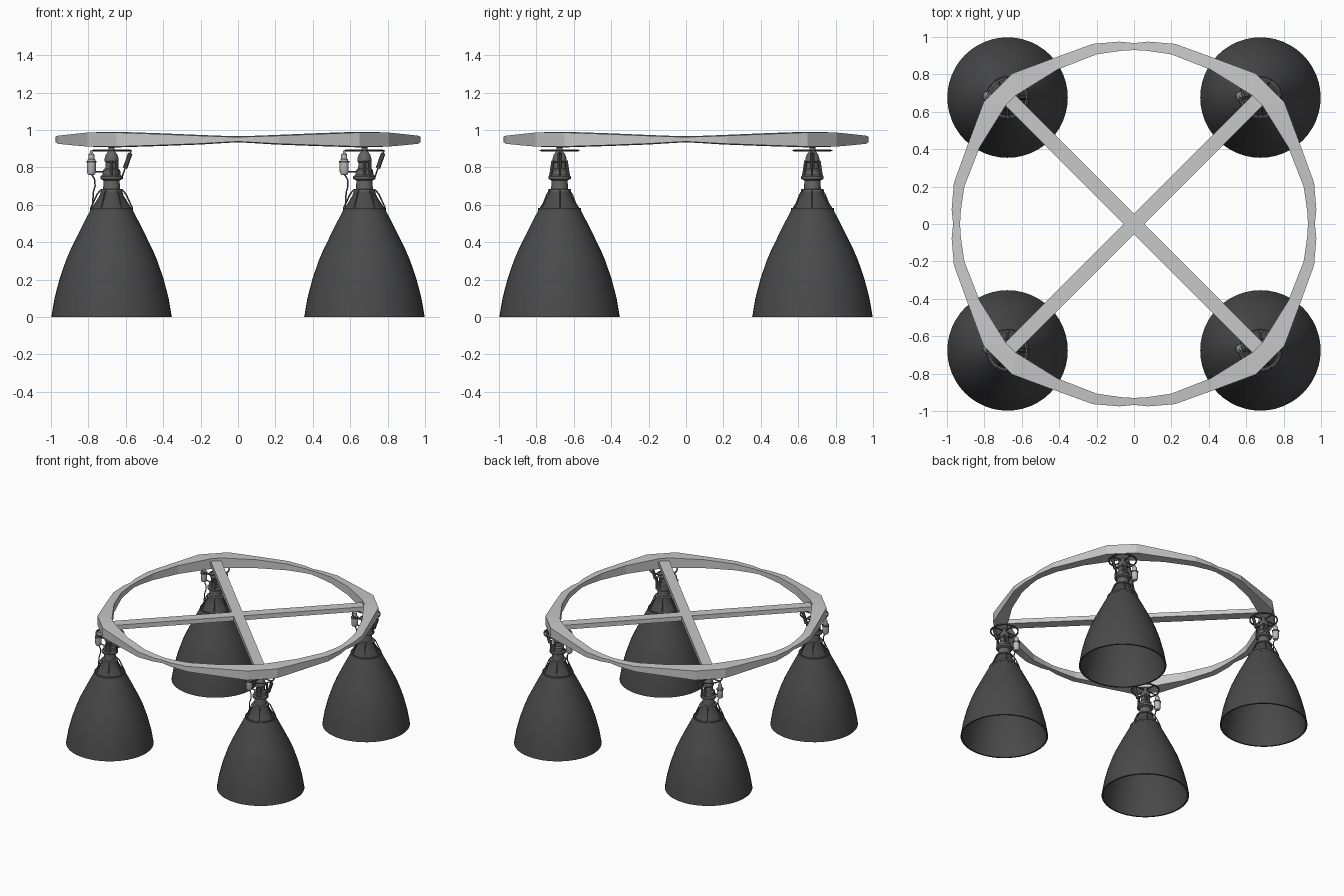
import bpy, bmesh, math
from mathutils import Vector

if "Cube" in bpy.data.objects:
    bpy.data.objects.remove(bpy.data.objects["Cube"])


def material(name, v):
    m = bpy.data.materials.new(name)
    m.diffuse_color = (v, v, v, 1)
    m.use_nodes = True
    m.node_tree.nodes["Principled BSDF"].inputs["Base Color"].default_value = m.diffuse_color
    return m


LIGHT = material("light grey metal", 0.58)
DARK = material("dark grey metal", 0.068)
MID = material("mid grey metal", 0.13)
PALE = material("pale tank grey", 0.5)


def finish(name, bm, mat, smooth=True):
    bmesh.ops.recalc_face_normals(bm, faces=bm.faces)
    me = bpy.data.meshes.new(name)
    bm.to_mesh(me)
    bm.free()
    me.materials.append(mat)
    ob = bpy.data.objects.new(name, me)
    bpy.context.collection.objects.link(ob)
    if smooth:
        bpy.ops.object.select_all(action='DESELECT')
        ob.select_set(True)
        bpy.context.view_layer.objects.active = ob
        bpy.ops.object.shade_smooth_by_angle(angle=math.radians(30))
    return ob


def lathe(name, profile, mat, centre=(0, 0), n=32, closed=False):
    bm = bmesh.new()
    rows = [[bm.verts.new((centre[0] + r * math.cos(2 * math.pi * i / n),
                           centre[1] + r * math.sin(2 * math.pi * i / n), z))
             for i in range(n)] for r, z in profile]
    pairs = list(zip(rows, rows[1:]))
    if closed:
        pairs.append((rows[-1], rows[0]))
    for a, b in pairs:
        for i in range(n):
            j = (i + 1) % n
            bm.faces.new((a[i], a[j], b[j], b[i]))
    if not closed:
        bm.faces.new(rows[0])
        bm.faces.new(rows[-1])
    return finish(name, bm, mat)


def rods(name, paths, radius, mat, n=8):
    # each path is a chain of short cylinders
    bm = bmesh.new()
    for path in paths:
        for a, b in zip(path, path[1:]):
            a, b = Vector(a), Vector(b)
            d = b - a
            new = bmesh.ops.create_cone(bm, cap_ends=True, segments=n, radius1=radius,
                                        radius2=radius, depth=d.length)["verts"]
            q = d.to_track_quat('Z', 'Y')
            for v in new:
                v.co = q @ v.co + (a + b) / 2
    return finish(name, bm, mat)


# --- thrust ring: one octant of sections (outer xy, inner xy, z low, z high), mirrored round
octant = [((0, .967), (0, .93), .934, .966),
          ((.077, .975), (.07, .926), .930, .968),
          ((.22, .963), (.20, .907), .922, .973),
          ((.435, .885), (.41, .825), .914, .982),
          ((.65, .805), (.635, .685), .907, .990)]
quarter = octant + [((o[1], o[0]), (i[1], i[0]), a, b) for o, i, a, b in reversed(octant[1:])]
sections = []
for k in range(4):
    c, s = round(math.cos(-k * math.pi / 2)), round(math.sin(-k * math.pi / 2))
    for o, i, a, b in quarter:
        sections.append(((c * o[0] - s * o[1], s * o[0] + c * o[1]),
                         (c * i[0] - s * i[1], s * i[0] + c * i[1]), a, b))
bm = bmesh.new()
loops = [[bm.verts.new((*o, a + .004)), bm.verts.new((*o, b - .004)),
          bm.verts.new((*i, b)), bm.verts.new((*i, a))] for o, i, a, b in sections]
for p, q in zip(loops, loops[1:] + loops[:1]):
    for k in range(4):
        bm.faces.new((p[k], p[(k + 1) % 4], q[(k + 1) % 4], q[k]))
finish("thrust_ring", bm, LIGHT, smooth=False)

# --- diagonal cross beams, made as one plus shape turned 45 degrees
bm = bmesh.new()
w, L = .039, .935
plus = [(w, w), (w, L), (-w, L), (-w, w), (-L, w), (-L, -w), (-w, -w), (-w, -L),
        (w, -L), (w, -w), (L, -w), (L, w)]
r = math.sqrt(.5)
face = bm.faces.new([bm.verts.new((r * (x - y), r * (x + y), .932)) for x, y in plus])
top = bmesh.ops.extrude_face_region(bm, geom=[face])["geom"]
bmesh.ops.translate(bm, vec=(0, 0, .036), verts=[g for g in top if isinstance(g, bmesh.types.BMVert)])
finish("cross_beams", bm, LIGHT, smooth=False)

# --- four engines, all facing the same way
bell = [(.322, 0), (.305, .10), (.279, .20), (.245, .30), (.217, .365), (.180, .44),
        (.145, .51), (.111, .575), (.088, .61), (.066, .645), (.055, .675)]
inside = [(max(rr - .012, .02), z) for rr, z in reversed(bell)]
pump = [(.048, .67), (.062, .672), (.062, .682), (.045, .685), (.043, .73), (.060, .738),
        (.060, .752), (.048, .760), (.046, .785), (.034, .795), (.031, .825), (.038, .832),
        (.038, .845), (.031, .868), (.018, .885), (.016, .905)]
tank = [(.008, .758), (.018, .762), (.024, .775), (.024, .825), (.018, .833)]
tank_cap = [(.021, .833), (.021, .842), (.016, .845), (.016, .868), (.008, .876), (.006, .89)]

for sx in (-1, 1):
    for sy in (-1, 1):
        cx, cy = sx * .676, sy * .676
        tag = ("left" if sx < 0 else "right") + ("_front" if sy < 0 else "_back")

        def P(x, y, z):
            return (cx + x, cy + y, z)

        lathe("nozzle_bell_" + tag, bell + inside, DARK, (cx, cy), 48, closed=True)
        lathe("nozzle_band_" + tag, [(.108, .568), (.116, .568), (.114, .582), (.104, .582)],
              DARK, (cx, cy), 32, closed=True)
        lathe("pump_body_" + tag, pump, MID, (cx, cy), 24)
        # thin mounting hoop under the ring with cross bars
        lathe("mount_hoop_" + tag, [(.096, .887), (.106, .887), (.106, .893), (.096, .893)],
              MID, (cx, cy), 32, closed=True)
        rods("mount_bars_" + tag, [[P(-.1, 0, .89), P(.1, 0, .89)], [P(0, -.1, .89), P(0, .1, .89)],
                                   [P(0, 0, .88), P(0, 0, .94)]], .005, MID)
        # struts from neck to bell
        ring = [(math.cos(k * math.pi / 3), math.sin(k * math.pi / 3)) for k in range(6)]
        rods("bell_struts_" + tag, [[P(.06 * a, .06 * b, .677), P(.078 * a, .078 * b, .655),
                                     P(.112 * a, .112 * b, .58)] for a, b in ring], .004, MID)
        # side pipes on the pump
        rods("pump_pipes_" + tag, [[P(.03 * a, s * .036, .835), P(.03 * a, s * .045, .77),
                                    P(.02 * a, s * .05, .745)] for a in (0, 1) for s in (-1, 1)],
             .008, MID)
        # hanging tank with its hose
        lathe("tank_" + tag, tank, PALE, (cx - .108, cy + .008), 16)
        lathe("tank_cap_" + tag, tank_cap, PALE, (cx - .108, cy + .008), 16)
        lathe("tank_strap_" + tag, [(.024, .826), (.027, .826), (.027, .834), (.024, .834)], DARK,
              (cx - .108, cy + .008), 16, closed=True)
        rods("hose_" + tag, [[P(-.108, .008, .765), P(-.09, .008, .735), P(-.088, .005, .70),
                              P(-.098, 0, .665), P(-.1, 0, .62), P(-.103, 0, .585)]], .004, MID)
        rods("tank_arm_" + tag, [[P(-.1, .008, .778), P(-.04, 0, .775)]], .004, DARK)
        # slanted actuator on the other side
        rods("actuator_rod_" + tag, [[P(.105, 0, .89), P(.055, 0, .745)]], .004, MID)
        rods("actuator_" + tag, [[P(.100, 0, .875), P(.072, 0, .795)]], .012, DARK, 12)
